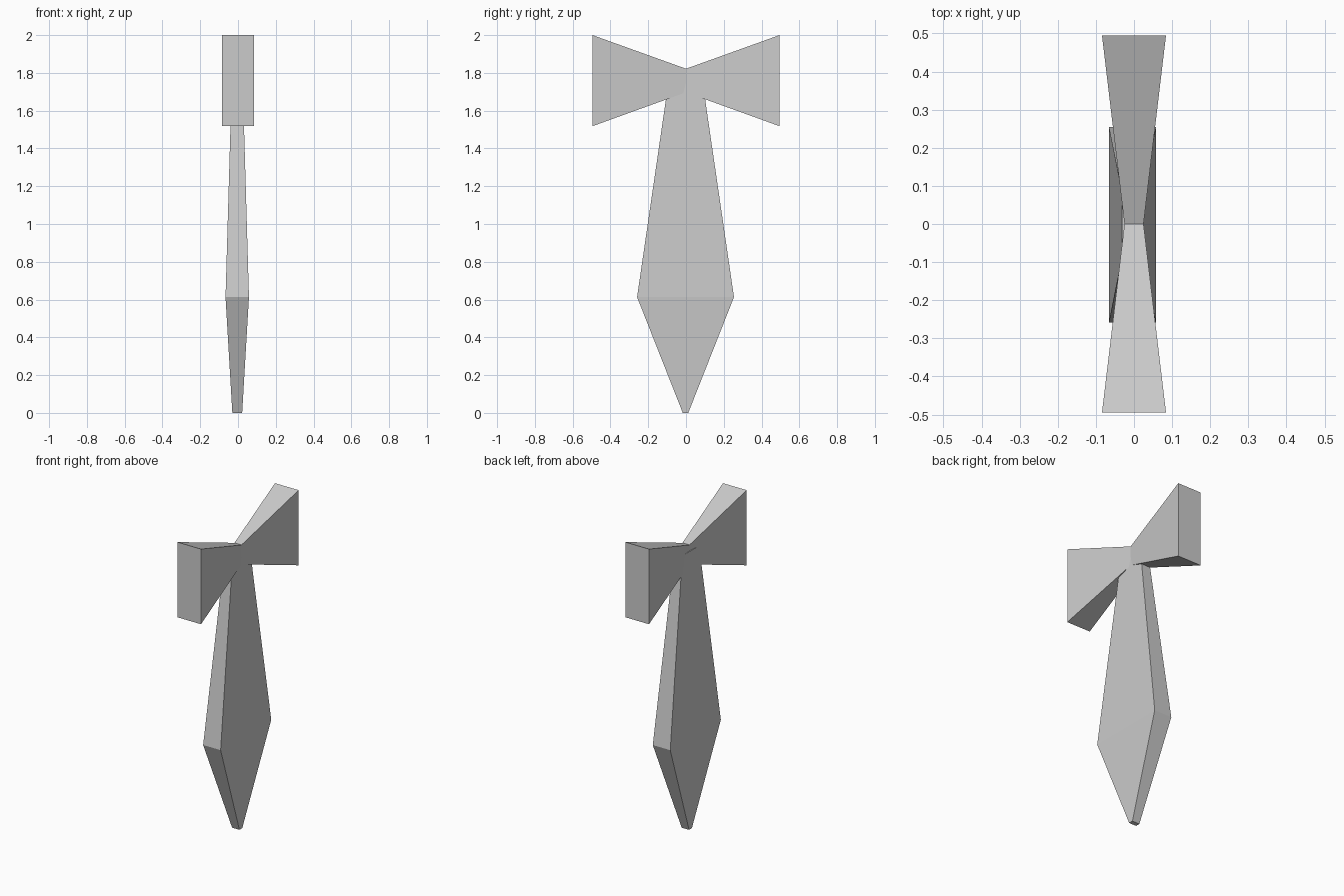
import bpy, bmesh

if "Cube" in bpy.data.objects:
    bpy.data.objects.remove(bpy.data.objects["Cube"])

def loft(name, rings):
    """Skin a list of four-corner rings and cap both ends."""
    bm = bmesh.new()
    loops = [[bm.verts.new(p) for p in ring] for ring in rings]
    for a, b in zip(loops, loops[1:]):
        for i in range(4):
            j = (i + 1) % 4
            bm.faces.new((a[i], a[j], b[j], b[i]))
    bm.faces.new(loops[0])
    bm.faces.new(loops[-1])
    bmesh.ops.recalc_face_normals(bm, faces=bm.faces)
    mesh = bpy.data.meshes.new(name)
    bm.to_mesh(mesh)
    bm.free()
    obj = bpy.data.objects.new(name, mesh)
    bpy.context.collection.objects.link(obj)
    return obj

def upright_ring(y, half_x, z0, z1):
    return [(-half_x, y, z0), (half_x, y, z0), (half_x, y, z1), (-half_x, y, z1)]

def flat_ring(z, x0, x1, y0, y1):
    return [(x0, y0, z), (x1, y0, z), (x1, y1, z), (x0, y1, z)]

# Bow: two flared wings pinched at the middle
loft("bow", [upright_ring(-0.495, 0.084, 1.518, 2.0),
             upright_ring(0.0, 0.025, 1.697, 1.822),
             upright_ring(0.495, 0.084, 1.518, 2.0)])

# Hanging blade: narrow top, wide lower third, small flat tip
loft("tie_blade", [flat_ring(0.0, -0.030, 0.022, -0.017, 0.012),
                   flat_ring(0.613, -0.066, 0.058, -0.259, 0.254),
                   flat_ring(1.785, -0.032, 0.024, -0.088, 0.083)])
